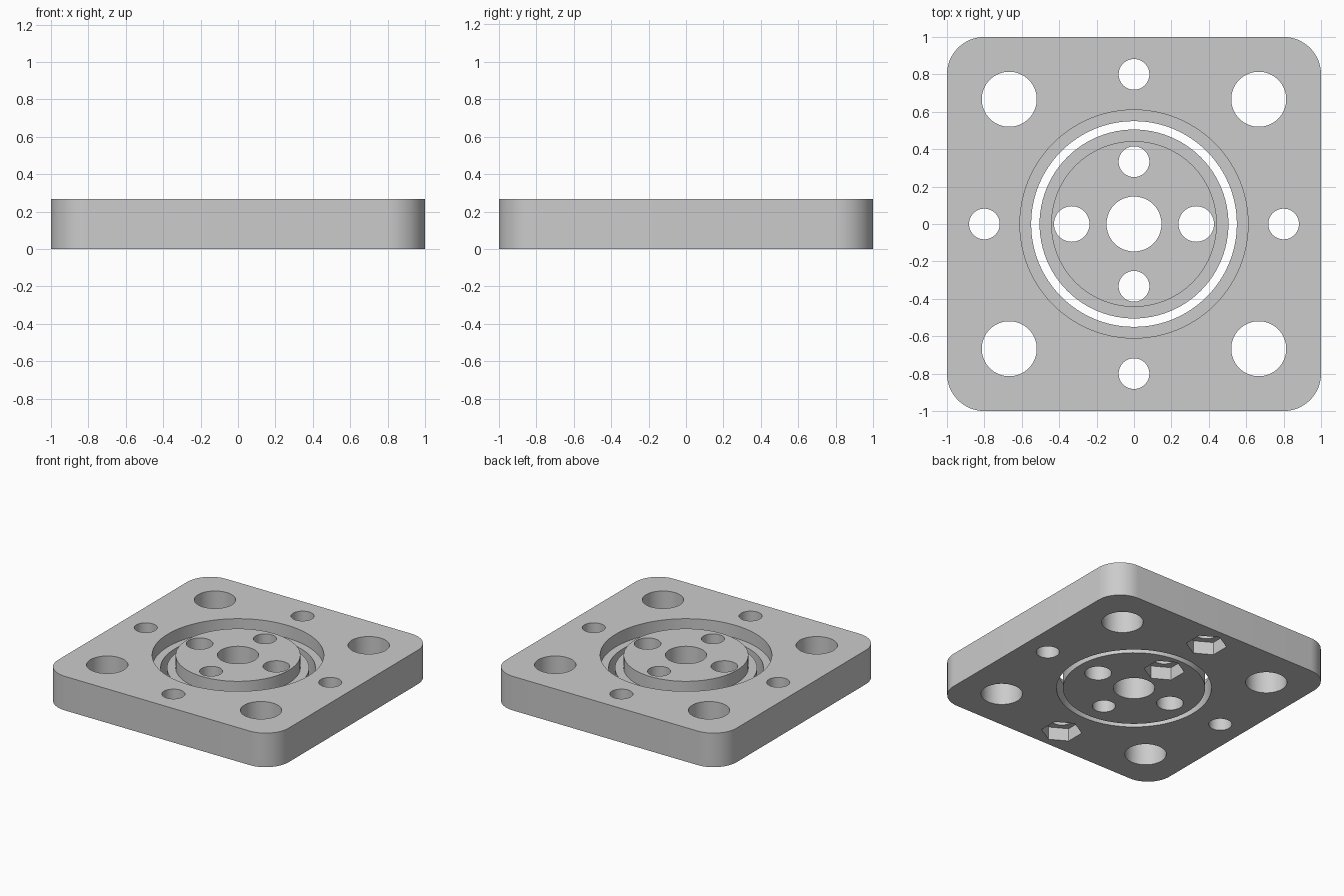
import bpy, bmesh
from math import radians

cube = bpy.data.objects.get("Cube")
if cube:
    bpy.data.objects.remove(cube, do_unlink=True)

THICK = 0.267   # plate thickness
STEP = 0.1      # depth of the ring step
NUT = 0.1       # depth of the hexagonal nut pockets

grey = bpy.data.materials.new("plain grey")
grey.use_nodes = True
grey.diffuse_color = (0.6, 0.6, 0.6, 1)
grey.node_tree.nodes["Principled BSDF"].inputs["Base Color"].default_value = (0.6, 0.6, 0.6, 1)


def cylinder(name, radius, z0, z1, x=0, y=0, sides=64):
    bpy.ops.mesh.primitive_cylinder_add(vertices=sides, radius=radius, depth=z1 - z0,
                                        location=(x, y, (z0 + z1) / 2))
    obj = bpy.context.object
    obj.name = name
    return obj


def boolean(target, other, operation):
    mod = target.modifiers.new(operation, "BOOLEAN")
    mod.operation = operation
    mod.solver = "EXACT"
    mod.object = other
    bpy.context.view_layer.objects.active = target
    bpy.ops.object.modifier_apply(modifier=mod.name)
    bpy.data.objects.remove(other, do_unlink=True)


def drill(target, x, y, radius):
    boolean(target, cylinder("drill", radius, -0.1, THICK + 0.1, x, y), "DIFFERENCE")


def nut_pocket(target, x, y):
    boolean(target, cylinder("nut_cutter", 0.145, -0.1, NUT, x, y, 6), "DIFFERENCE")


def finish(obj):
    obj.data.materials.clear()
    obj.data.materials.append(grey)
    bpy.ops.object.select_all(action="DESELECT")
    obj.select_set(True)
    bpy.context.view_layer.objects.active = obj
    bpy.ops.object.shade_smooth_by_angle(angle=radians(30))


# Outer plate with rounded vertical corners
bm = bmesh.new()
bmesh.ops.create_cube(bm, size=1)
for v in bm.verts:
    v.co = (v.co.x * 2, v.co.y * 2, (v.co.z + 0.5) * THICK)
upright = [e for e in bm.edges if abs(e.verts[0].co.z - e.verts[1].co.z) > 0.1]
bmesh.ops.bevel(bm, geom=upright, offset=0.2, segments=16, profile=0.5, affect="EDGES")
mesh = bpy.data.meshes.new("outer_plate")
bm.to_mesh(mesh)
bm.free()
plate = bpy.data.objects.new("outer_plate", mesh)
bpy.context.collection.objects.link(plate)

# Stepped centre opening, corner holes and side holes
boolean(plate, cylinder("opening", 0.55, -0.1, THICK + 0.1, sides=96), "DIFFERENCE")
boolean(plate, cylinder("step", 0.61, THICK - STEP, THICK + 0.1, sides=96), "DIFFERENCE")
for s in (-1, 1):
    for t in (-1, 1):
        drill(plate, s * 0.667, t * 0.667, 0.147)
    drill(plate, s * 0.8, 0, 0.082)
    drill(plate, 0, s * 0.8, 0.082)
    nut_pocket(plate, 0, s * 0.8)
finish(plate)

# Inner hub: wide flange below, narrower disc above
hub = cylinder("inner_hub", 0.505, 0, THICK - STEP, sides=96)
boolean(hub, cylinder("hub_top", 0.443, 0.05, THICK, sides=96), "UNION")
drill(hub, 0, 0, 0.147)
for s in (-1, 1):
    drill(hub, s * 0.333, 0, 0.095)
    drill(hub, 0, s * 0.333, 0.082)
nut_pocket(hub, 0, 0.333)
finish(hub)
